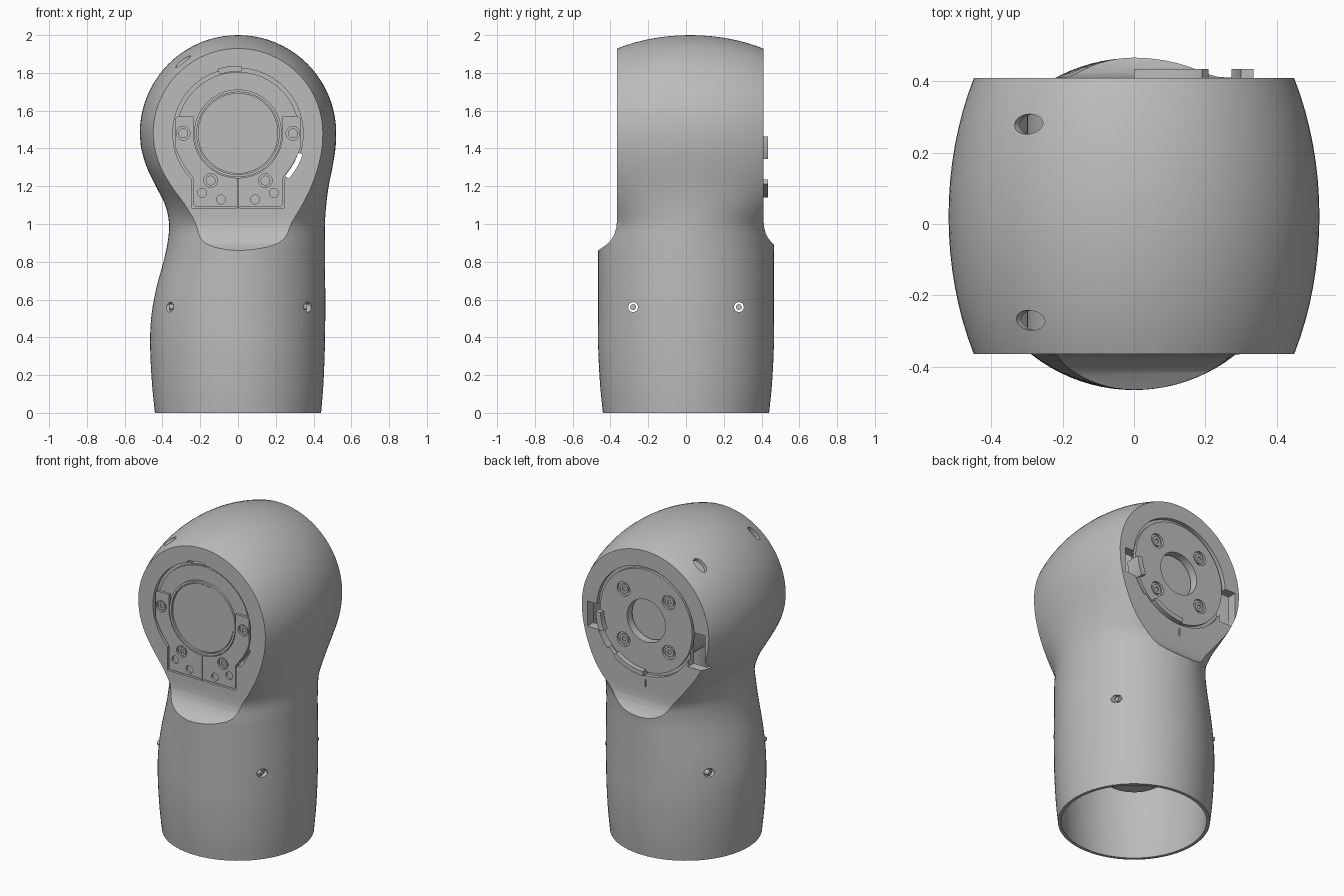
import bpy, bmesh, math
from mathutils import Vector

default = bpy.data.objects.get("Cube")
if default:
    bpy.data.objects.remove(default, do_unlink=True)

grey = bpy.data.materials.new("plain grey")
grey.use_nodes = True
grey.diffuse_color = (0.5, 0.5, 0.5, 1)
grey.node_tree.nodes["Principled BSDF"].inputs["Base Color"].default_value = (0.5, 0.5, 0.5, 1)

HUB = 1.48           # height of the joint axis
FRONT, BACK = -0.365, 0.41


def finish(name, bm):
    bmesh.ops.recalc_face_normals(bm, faces=bm.faces)
    mesh = bpy.data.meshes.new(name)
    bm.to_mesh(mesh)
    bm.free()
    mesh.materials.append(grey)
    obj = bpy.data.objects.new(name, mesh)
    bpy.context.scene.collection.objects.link(obj)
    return obj


def prism(name, pts, a, b, axis="Y"):
    """Extrude an outline along y (points are x, z) or along x (points are y, z)."""
    bm = bmesh.new()
    place = (lambda p, d: (p[0], d, p[1])) if axis == "Y" else (lambda p, d: (d, p[0], p[1]))
    lo = [bm.verts.new(place(p, a)) for p in pts]
    hi = [bm.verts.new(place(p, b)) for p in pts]
    bm.faces.new(lo)
    bm.faces.new(hi)
    for i in range(len(pts)):
        j = (i + 1) % len(pts)
        bm.faces.new((lo[i], lo[j], hi[j], hi[i]))
    return finish(name, bm)


def arc(r, a0, a1, n=24, x=0, z=HUB):
    angles = [math.radians(a0 + (a1 - a0) * i / n) for i in range(n + 1)]
    return [(x + r * math.cos(t), z + r * math.sin(t)) for t in angles]


def disc(name, r, a, b, x=0, z=HUB, n=64, axis="Y"):
    return prism(name, arc(r, 0, 360, n, x, z)[:-1], a, b, axis)


def sector(name, r0, r1, a0, a1, y0, y1):
    return prism(name, arc(r0, a0, a1) + arc(r1, a1, a0), y0, y1)


def box(name, x0, x1, z0, z1, y0, y1):
    return prism(name, [(x0, z0), (x1, z0), (x1, z1), (x0, z1)], y0, y1)


def cut(obj, *cutters):
    for cutter in cutters:
        mod = obj.modifiers.new("cut", "BOOLEAN")
        mod.operation, mod.solver, mod.object = "DIFFERENCE", "EXACT", cutter
        graph = bpy.context.evaluated_depsgraph_get()
        mesh = bpy.data.meshes.new_from_object(obj.evaluated_get(graph))
        obj.modifiers.clear()
        obj.data = mesh
        bpy.data.objects.remove(cutter, do_unlink=True)


# Sleeve sections: height, reach to -x, reach to +x, reach in y
SECTIONS = [
    (0, .44, .44, .44), (.15, .455, .452, .455), (.35, .465, .46, .465),
    (.5, .46, .462, .465), (.65, .435, .462, .465), (.8, .395, .46, .465),
    (.9, .373, .46, .466), (1.0, .365, .46, .475), (1.1, .385, .467, .56),
    (1.2, .435, .48, .66), (1.3, .483, .5, .73), (1.4, .512, .516, .762),
    (HUB, .52, .52, .768)]


def section(z):
    """Smoothly interpolated reaches at height z."""
    i = max(k for k in range(len(SECTIONS) - 1) if SECTIONS[k][0] <= z)
    p1, p2 = SECTIONS[i], SECTIONS[i + 1]
    p0, p3 = SECTIONS[max(i - 1, 0)], SECTIONS[min(i + 2, len(SECTIONS) - 1)]
    h = p2[0] - p1[0]
    t = (z - p1[0]) / h
    out = []
    for k in (1, 2, 3):
        m1 = (p2[k] - p0[k]) / (p2[0] - p0[0]) * h
        m2 = (p3[k] - p1[k]) / (p3[0] - p1[0]) * h
        out.append((2*t**3 - 3*t**2 + 1) * p1[k] + (t**3 - 2*t**2 + t) * m1
                   + (3*t**2 - 2*t**3) * p2[k] + (t**3 - t**2) * m2)
    return out


def body(name, inset, base):
    """Round sleeve blending into an ellipsoid dome, before the flats are cut."""
    rows = [(base, *section(0))] if base < 0 else []
    rows += [(HUB * i / 44, *section(HUB * i / 44)) for i in range(45)]
    top = .52 - inset
    for i in range(1, 20):
        t = math.pi / 2 * i / 20
        c = math.cos(t)
        rows.append((HUB + top * math.sin(t), .52 * c, .52 * c, .768 * c))
    bm, rings, n = bmesh.new(), [], 96
    for z, left, right, depth in rows:
        s = min(max((z - .86) / .3, 0), 1)
        cy = .022 * s * s * (3 - 2 * s)
        k = 1 - inset / .49
        ring = []
        for j in range(n):
            c, s = math.cos(math.tau * j / n), math.sin(math.tau * j / n)
            ring.append(bm.verts.new(((right if c > 0 else left) * k * c, cy + depth * k * s, z)))
        rings.append(ring)
    for a, b in zip(rings, rings[1:]):
        for j in range(n):
            bm.faces.new((a[j], a[(j + 1) % n], b[(j + 1) % n], b[j]))
    pole = bm.verts.new((0, .022, HUB + top))
    for j in range(n):
        bm.faces.new((rings[-1][j], rings[-1][(j + 1) % n], pole))
    bm.faces.new(rings[0])
    return finish(name, bm)


def flat_cutter(y, side, drop=0):
    """Flat with a curved run-out at its foot."""
    steps = [(0, 2.3), (0, 1.03), (.003, .985), (.012, .95), (.027, .922),
             (.048, .897), (.075, .877), (.105, .857), (.6, .6), (.6, 2.3)]
    return prism("flat_cutter", [(y + side * d, z - drop) for d, z in steps], -1, 1, "X")


# Hollow shell with flat front and back
shell = body("arm_shell", 0, 0)
cut(shell, flat_cutter(FRONT, -1), flat_cutter(BACK, 1))
cavity = body("cavity", .022, -.1)
cut(cavity, flat_cutter(FRONT + .06, -1, .08), flat_cutter(BACK - .06, 1, .08))
cut(shell, cavity)

# Recesses, slots and pockets in the two flats
cut(shell,
    disc("c", .345, -.6, FRONT + .03, n=96),
    box("c", -.243, .243, 1.085, 1.32, -.6, FRONT + .03),
    sector("c", .335, .36, -42, -18, -.6, .6),
    sector("c", .33, .355, 87, 107, -.6, -.28),
    disc("c", .345, BACK - .025, .6, n=96),
    box("c", .30, .41, 1.34, 1.50, .3, .6),
    box("c", -.42, -.30, 1.27, 1.50, .3, .6),
    box("c", -.004, .004, 1.06, 1.11, BACK - .01, .6),
    disc("c", .135, .33, .6))

# Sleeve screw holes and their screws
for y in (-.28, .28):
    for side in (-1, 1):
        cut(shell, disc("c", .026, side * .25, side * .6, y, .56, 24, "X"))
        disc("sleeve_screw", .016, side * .32, side * .365, y, .56, 16, "X")

# Oval access holes in the dome
for y in (-.27, .28):
    bm = bmesh.new()
    bmesh.ops.create_cone(bm, cap_ends=True, segments=32, radius1=1, radius2=1, depth=.2)
    bmesh.ops.scale(bm, vec=(.05, .028, 1), verts=bm.verts)
    hole = finish("c", bm)
    normal = Vector((-.29, 0, .39))
    hole.location = Vector((-.29, y, 1.86))
    hole.rotation_euler = (0, math.atan2(normal.x, normal.z), 0)
    bpy.context.view_layer.update()
    cut(shell, hole)

# Motor core across the joint, and the round flange hanging in the sleeve
disc("motor_core", .3, -.31, .335)
bm = bmesh.new()
bmesh.ops.create_cone(bm, cap_ends=True, segments=64, radius1=.18, radius2=.18, depth=.95)
bmesh.ops.translate(bm, vec=(0, 0, .775), verts=bm.verts)
finish("inner_flange", bm)

# Front plate, rim and centre disc
disc("front_plate", .325, -.346, -.32, n=96)
rim = disc("front_rim", .232, -.36, -.33, n=96)
cut(rim, disc("c", .218, -.6, -.345, n=96))
disc("front_disc", .213, -.354, -.33, n=96)

# U-shaped bracket with ears and a foot
half = [(.235, 1.57), (.318, 1.57), (.33, 1.56), (.33, 1.40), (.322, 1.38),
        (.29, 1.315), (.235, 1.24), (.235, 1.10), (.226, 1.092), (.012, 1.092), (0, 1.075)]
outline = half + [(-x, z) for x, z in half[-2::-1]] + arc(.236, 180, 360, 48)
bracket = prism("front_bracket", outline, -.361, -.334)
for side in (-1, 1):
    for x, z in ((.29, 1.48), (.145, 1.23)):
        cut(bracket, disc("c", .036, -.6, -.347, side * x, z, 32))
        screw = disc("bracket_screw", .026, -.357, -.335, side * x, z, 32)
        cut(screw, disc("c", .013, -.6, -.35, side * x, z, 6))
    for x, z in ((.19, 1.165), (.09, 1.13)):
        cut(bracket, disc("c", .024, -.6, -.347, side * x, z, 24))
cut(bracket, box("c", -.003, .003, 1.05, 1.24, -.6, -.35))

# Back plate with bore and four sunk screws
back_plate = disc("back_plate", .325, .38, .402, n=96)
cut(back_plate, disc("c", .135, .3, .6))
for x in (-.16, .16):
    for z in (HUB - .16, HUB + .16):
        cut(back_plate, disc("c", .045, .387, .6, x, z, 32))
        screw = disc("back_screw", .03, .382, .397, x, z, 32)
        cut(screw, disc("c", .015, .39, .6, x, z, 6))

# Raised lips around the back plate
sector("lower_lip", .31, .34, -90, -52, .38, .435)
sector("side_lip", .30, .335, -24, -3, .34, .435)

# Smooth shading with crisp edges
bpy.ops.object.select_all(action="DESELECT")
for obj in bpy.context.scene.objects:
    if obj.type == "MESH":
        obj.select_set(True)
        bpy.context.view_layer.objects.active = obj
bpy.ops.object.shade_smooth_by_angle(angle=math.radians(30))
